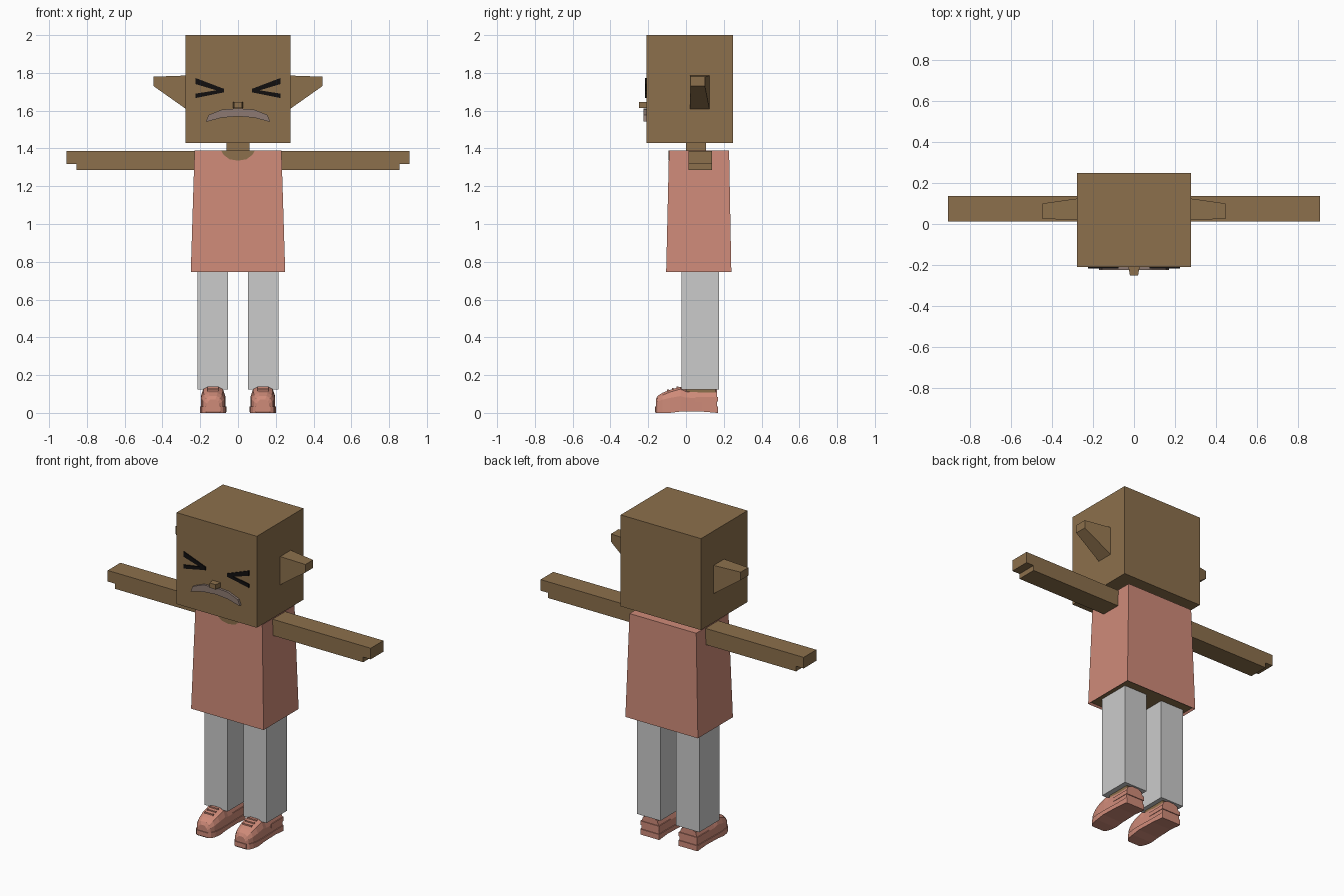
import bpy, bmesh

cube = bpy.data.objects.get("Cube")
if cube:
    bpy.data.objects.remove(cube, do_unlink=True)


def material(name, srgb):
    lin = [((c / 255 + 0.055) / 1.055) ** 2.4 for c in srgb]
    m = bpy.data.materials.new(name)
    m.use_nodes = True
    m.diffuse_color = (*lin, 1)
    m.node_tree.nodes["Principled BSDF"].inputs["Base Color"].default_value = (*lin, 1)
    return m


SKIN = material("brown skin", (140, 112, 76))
PINK = material("salmon pink", (207, 139, 121))
GREY = material("light grey", (203, 203, 203))
BLACK = material("black", (17, 15, 15))
LIP = material("lip taupe", (141, 122, 114))


def loft(name, rings, *mats):
    """Skin a list of equal point rings and cap both ends."""
    bm = bmesh.new()
    loops = [[bm.verts.new(p) for p in ring] for ring in rings]
    for a, b in zip(loops, loops[1:]):
        for i in range(len(a)):
            j = (i + 1) % len(a)
            bm.faces.new((a[i], a[j], b[j], b[i]))
    bm.faces.new(loops[0])
    bm.faces.new(loops[-1])
    bmesh.ops.recalc_face_normals(bm, faces=bm.faces)
    mesh = bpy.data.meshes.new(name)
    bm.to_mesh(mesh)
    bm.free()
    for m in mats:
        mesh.materials.append(m)
    ob = bpy.data.objects.new(name, mesh)
    bpy.context.collection.objects.link(ob)
    return ob


def rect(x0, x1, y0, y1, z):
    return [(x0, y0, z), (x1, y0, z), (x1, y1, z), (x0, y1, z)]


def box(name, x, y, z, mat):
    return loft(name, [rect(*x, *y, h) for h in z], mat)


def extrude_y(name, outline, y0, y1, mat):
    """Extrude an (x, z) outline along y."""
    return loft(name, [[(x, y, z) for x, z in outline] for y in (y0, y1)], mat)


def flip(points, s):
    return [(s * p[0], *p[1:]) for p in points]


# Head and neck
box("head", (-.277, .277), (-.21, .248), (1.43, 2), SKIN)
box("neck", (-.06, .06), (0, .105), (1.36, 1.44), SKIN)

# Nose tapers forward
loft("nose", [[(-w, y, 1.615), (w, y, 1.615), (w, y, 1.645), (-w, y, 1.645)]
              for w, y in ((.028, -.205), (.02, -.25))], SKIN)

# Frowning mouth
upper = [(0, 1.612), (.085, 1.606), (.155, 1.578), (.17, 1.543)]
lower = [(.16, 1.543), (.085, 1.563), (0, 1.57)]
half = upper + lower
extrude_y("mouth", half + flip(lower[:-1], -1)[::-1] + flip(upper[1:], -1)[::-1],
          -.224, -.209, LIP)

# Shirt: flared, with a recessed underside
shirt = loft("shirt", [rect(-.23, .23, -.09, .228, 1.39),
                       rect(-.25, .25, -.105, .24, .745)], PINK, SKIN)
bm = bmesh.new()
bm.from_mesh(shirt.data)
bottom = min(bm.faces, key=lambda f: f.calc_center_median().z)
bmesh.ops.inset_region(bm, faces=[bottom], thickness=.015, depth=-.01)
bottom.material_index = 1
bm.to_mesh(shirt.data)
bm.free()

# Rounded neckline on the chest
extrude_y("neckline", [(-.09, 1.39), (.09, 1.39), (.075, 1.365), (.045, 1.343),
                       (0, 1.335), (-.045, 1.343), (-.075, 1.365)],
          -.0935, -.086, SKIN)


def shoe_ring(cx, y, w, z0, h):
    """One cross-section of the shoe, domed on top."""
    side = [(w, z0), (w, z0 + .6 * (h - z0)), (.8 * w, h - .012), (.4 * w, h)]
    pts = side + flip(side, -1)[::-1]
    return [(cx + x, y, z) for x, z in pts]


SHOE = [(-.160, .032, .072), (-.150, .047, .09), (-.125, .058, .106),
        (-.085, .064, .122), (-.03, .065, .138), (0, .064, .124),
        (.085, .061, .122), (.165, .061, .124)]

for side, s in (("left", 1), ("right", -1)):
    # Squeezed eye: two strokes meeting toward the nose
    for part, outline in (
            ("upper", [(.225, 1.773), (.075, 1.716), (.075, 1.696), (.225, 1.741)]),
            ("lower", [(.225, 1.69), (.075, 1.714), (.075, 1.697), (.225, 1.667)])):
        extrude_y(f"{side}_eye_{part}", flip(outline, s), -.216, -.209, BLACK)

    # Ear: wedge narrowing to a small square tip
    loft(f"{side}_ear", [
        [(s * x, y0, zt), (s * x, y1, zt), (s * x, y1, zb), (s * x, y0, zb)]
        for x, y0, y1, zb, zt in ((.27, .02, .125, 1.605, 1.786),
                                  (.447, .025, .1, 1.73, 1.78))], SKIN)

    # Arm with stepped fingertips
    extrude_y(f"{side}_arm", flip([(.22, 1.285), (.855, 1.285), (.855, 1.317),
                                   (.907, 1.317), (.907, 1.386), (.22, 1.386)], s),
              .012, .137, SKIN)

    # Trouser leg and ankle
    box(f"{side}_leg", sorted((s * .054, s * .214)), (-.025, .175), (.125, .76), GREY)
    cx = s * .132
    box(f"{side}_ankle", (cx - .05, cx + .05), (.0, .155), (.09, .13), SKIN)

    # Shoe: upper, slightly wider sole, heel bands and laces
    loft(f"{side}_shoe_upper", [shoe_ring(cx, y, w, .015, h) for y, w, h in SHOE], PINK)
    loft(f"{side}_shoe_sole", [
        [(cx - w - .005, y, z0), (cx + w + .005, y, z0),
         (cx + w + .005, y, .034), (cx - w - .005, y, .034)]
        for y, w, z0 in [(SHOE[0][0] - .005, .034, .008)]
        + [(y, w, 0 if y < -.05 or y > .12 else .007) for y, w, h in SHOE]
        + [(.17, .059, 0)]], PINK)
    box(f"{side}_heel_band", (cx - .064, cx + .064), (.05, .17), (.06, .085), PINK)
    for i in range(3):
        y = -.1 + .025 * i
        z = .121 + .008 * i
        box(f"{side}_lace_{i + 1}", (cx - .03, cx + .03), (y, y + .01), (z - .015, z + .003), PINK)
